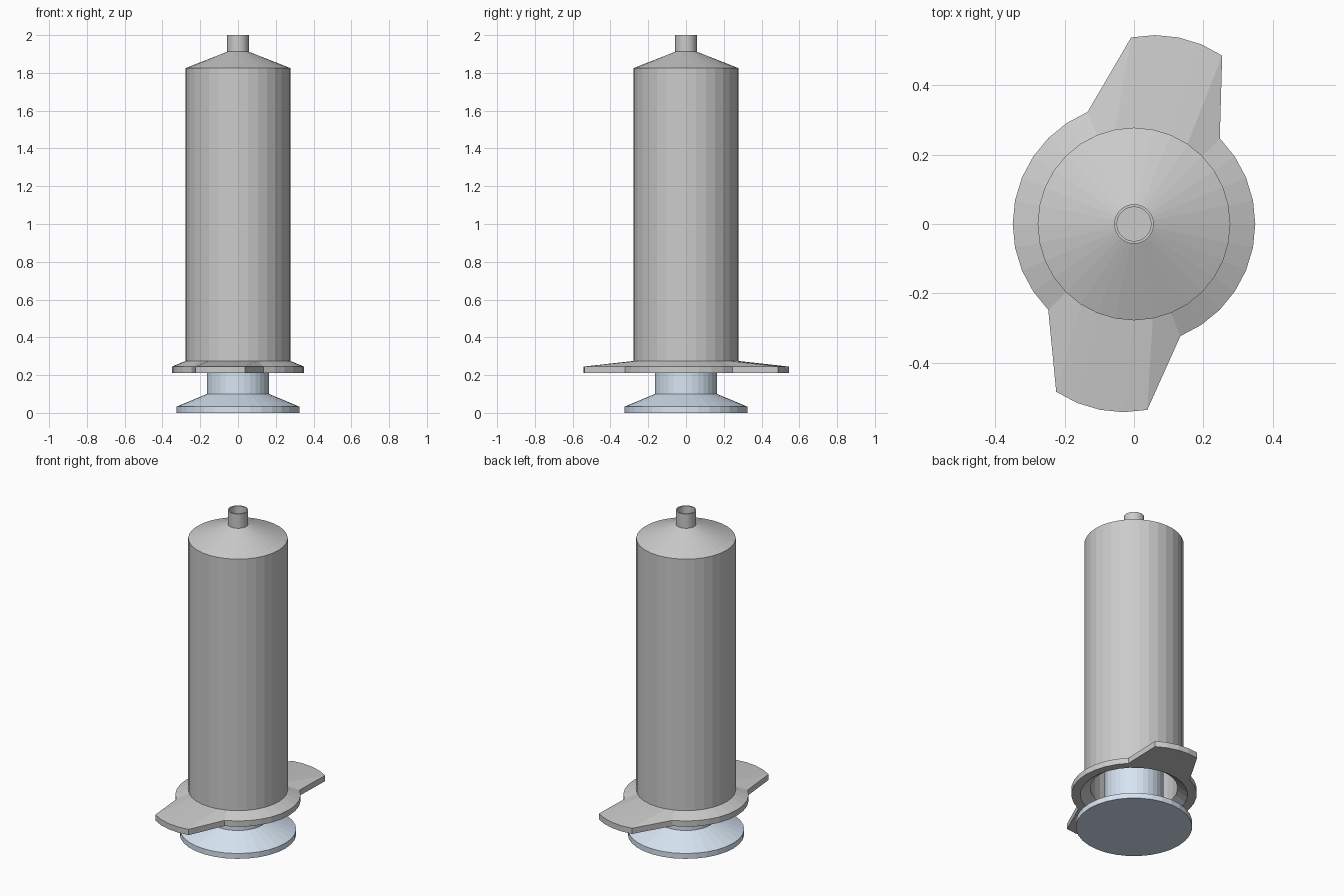
import bpy, bmesh
from math import sin, cos, tau

if "Cube" in bpy.data.objects:
    bpy.data.objects.remove(bpy.data.objects["Cube"])

SIDES = 32


def lathe(name, profile, shift=lambda ring, i: (0, 0)):
    """Spin (radius, z) points about z, cap both ends; shift moves single points in xy."""
    bm = bmesh.new()
    rings = []
    for k, (r, z) in enumerate(profile):
        ring = []
        for i in range(SIDES):
            a = tau * i / SIDES
            dx, dy = shift(k, i)
            ring.append(bm.verts.new((r * cos(a) + dx, r * sin(a) + dy, z)))
        rings.append(ring)
    for a, b in zip(rings, rings[1:]):
        for i in range(SIDES):
            j = (i + 1) % SIDES
            bm.faces.new((a[i], a[j], b[j], b[i]))
    bm.faces.new(rings[0])
    bm.faces.new(rings[-1])
    bmesh.ops.recalc_face_normals(bm, faces=bm.faces[:])
    mesh = bpy.data.meshes.new(name)
    bm.to_mesh(mesh)
    bm.free()
    obj = bpy.data.objects.new(name, mesh)
    bpy.context.collection.objects.link(obj)
    return obj


# Barrel: hollow chamber, flange, outer wall, shoulder and open nozzle
barrel_profile = [
    (0.245, 1.80), (0.245, 0.25), (0.30, 0.21),     # chamber
    (0.35, 0.21), (0.35, 0.245),                    # flange rim
    (0.278, 0.275), (0.278, 1.825),                 # outer wall
    (0.057, 1.912), (0.057, 2.0),                   # shoulder and nozzle
    (0.049, 2.0), (0.049, 1.92),                    # nozzle bore
]


# Finger wings: sections of the flange rim pulled outwards
def wings(ring, i):
    if ring in (3, 4):
        if 5 <= i <= 9:
            return (0.06, 0.195)
        if 21 <= i <= 25:
            return (-0.03, -0.193)
    return (0, 0)


lathe("barrel", barrel_profile, wings)

# Plunger: thumb plate, rod and piston inside the barrel
plunger = lathe("plunger", [
    (0.325, 0.0), (0.325, 0.033), (0.165, 0.10),
    (0.165, 1.55), (0.235, 1.55), (0.235, 1.70),
])
mat = bpy.data.materials.new("plunger_blue_grey")
mat.diffuse_color = (0.68, 0.78, 0.89, 1)
mat.use_nodes = True
mat.node_tree.nodes["Principled BSDF"].inputs["Base Color"].default_value = mat.diffuse_color
plunger.data.materials.append(mat)
